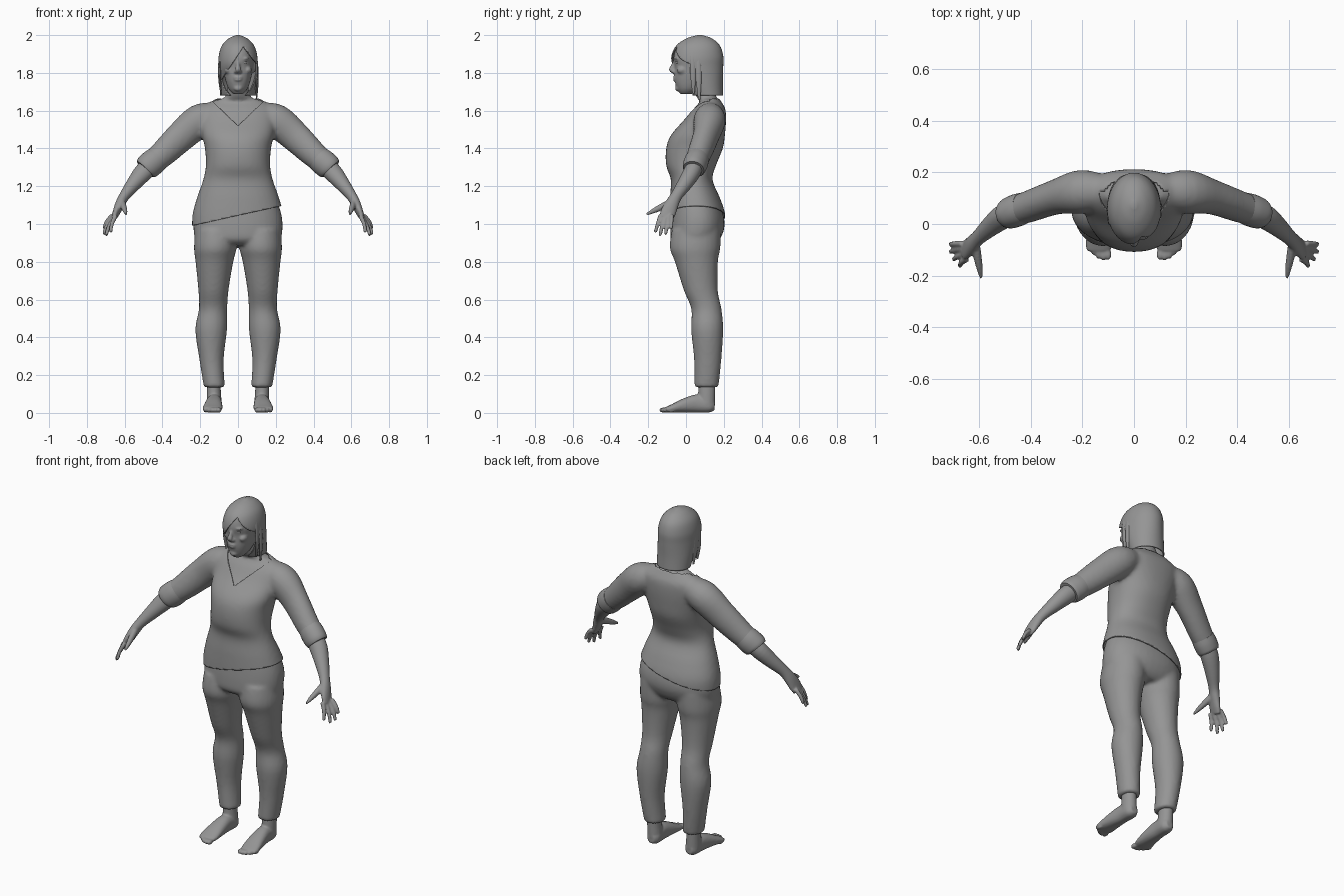
import bpy, bmesh, math
from mathutils import Vector

cube = bpy.data.objects.get("Cube")
if cube:
    bpy.data.objects.remove(cube, do_unlink=True)

grey = bpy.data.materials.new("plain_grey")
grey.use_nodes = True
tone = (0.3, 0.3, 0.3, 1)
grey.diffuse_color = tone
grey.node_tree.nodes["Principled BSDF"].inputs["Base Color"].default_value = tone

X, Y, Z = Vector((1, 0, 0)), Vector((0, 1, 0)), Vector((0, 0, 1))


def spline(p, steps):
    """Catmull-Rom samples through the stations."""
    p = [Vector(q) for q in p]
    out = []
    for i in range(len(p) - 1):
        a, b, c, d = p[max(i - 1, 0)], p[i], p[i + 1], p[min(i + 2, len(p) - 1)]
        for k in range(steps):
            t = k / steps
            out.append(b + (c - a) * (t / 2) + (a * 2 - b * 5 + c * 4 - d) * (t * t / 2)
                       + (b * 3 - a - c * 3 + d) * (t ** 3 / 2))
    return out + [p[-1]]


def loft(bm, stations, ref=X, normal=None, n=28, steps=4, power=2.0, mirror=False):
    """Skin elliptical rings (x, y, z, half-width along ref, half-depth)."""
    for side in ((1, -1) if mirror else (1,)):
        s = spline(stations, steps)
        rings = []
        for i, q in enumerate(s):
            c = Vector(q[:3])
            t = normal or (Vector(s[min(i + 1, len(s) - 1)][:3]) - Vector(s[max(i - 1, 0)][:3])).normalized()
            u = (ref - t * ref.dot(t)).normalized()
            v = t.cross(u)
            ring = []
            for k in range(n):
                a = math.tau * k / n
                co, si = math.cos(a), math.sin(a)
                co = math.copysign(abs(co) ** (2 / power), co)
                si = math.copysign(abs(si) ** (2 / power), si)
                w = c + u * co * q[3] + v * si * q[4]
                ring.append(bm.verts.new((w.x * side, w.y, w.z)))
            rings.append(ring)
        for r0, r1 in zip(rings, rings[1:]):
            for k in range(n):
                bm.faces.new((r0[k], r0[k - 1], r1[k - 1], r1[k]))
        bm.faces.new(rings[0])
        bm.faces.new(rings[-1])


def blob(bm, centre, size, mirror=False):
    for side in ((1, -1) if mirror else (1,)):
        v = bmesh.ops.create_uvsphere(bm, u_segments=16, v_segments=10, radius=1)["verts"]
        for w in v:
            w.co = Vector((side * centre[0], *centre[1:])) + Vector([a * b for a, b in zip(w.co, size)])


def finish(name, bm, voxel=0, relax=0):
    """Make the object; optionally fuse its pieces into one smooth skin."""
    bmesh.ops.recalc_face_normals(bm, faces=bm.faces)
    me = bpy.data.meshes.new(name)
    bm.to_mesh(me)
    bm.free()
    ob = bpy.data.objects.new(name, me)
    bpy.context.collection.objects.link(ob)
    if voxel:
        m = ob.modifiers.new("fuse", 'REMESH')
        m.mode, m.voxel_size = 'VOXEL', voxel
        if relax:
            m = ob.modifiers.new("relax", 'SMOOTH')
            m.factor, m.iterations = 0.5, relax
        dg = bpy.context.evaluated_depsgraph_get()
        ob.data = bpy.data.meshes.new_from_object(ob.evaluated_get(dg))
        ob.modifiers.clear()
    ob.data.materials.clear()
    ob.data.materials.append(grey)
    ob.data.shade_smooth()
    return ob


def cut(ob, planes, remove, thickness):
    """Slice along the planes, drop faces that match the rule, add thickness."""
    bm = bmesh.new()
    bm.from_mesh(ob.data)
    for co, no in planes:
        bmesh.ops.bisect_plane(bm, geom=bm.verts[:] + bm.edges[:] + bm.faces[:], plane_co=co, plane_no=no)
    gone = [f for f in bm.faces if remove(*f.calc_center_median())]
    bmesh.ops.delete(bm, geom=gone, context='FACES')
    bm.to_mesh(ob.data)
    bm.free()
    m = ob.modifiers.new("cloth", 'SOLIDIFY')
    m.thickness, m.offset = thickness, -1


# Shirt: torso and sleeves fused, then slanted hem and V neck cut
chest = [(0, .045, 1.4, .175, .15), (0, .063, 1.47, .19, .143), (0, .1, 1.55, .2, .112),
         (0, .12, 1.61, .195, .088), (0, .125, 1.65, .14, .06)]
bm = bmesh.new()
loft(bm, [(0, .06, .96, .243, .148), (0, .06, 1.05, .241, .148), (0, .047, 1.14, .217, .132),
          (0, .03, 1.235, .184, .11), (0, .027, 1.31, .17, .132)] + chest + [(0, .125, 1.675, .09, .045)],
     normal=Z, n=40, power=2.2)
loft(bm, [(.1, .125, 1.585, .06, .06), (.2, .125, 1.55, .087, .085), (.3, .105, 1.465, .082, .068),
          (.4, .07, 1.37, .071, .062), (.47, .047, 1.31, .06, .057)], ref=Z, mirror=True)
shirt = finish("shirt", bm, .012, 5)
hem, vee = .22, .96
cut(shirt, [((0, 0, 1.045), (-hem, 0, 1)), ((0, 0, 1.52), (-vee, 0, 1)), ((0, 0, 1.52), (vee, 0, 1))],
    lambda x, y, z: z < 1.045 + hem * x or (z > 1.52 + vee * abs(x) and y < .125) or z > 1.664, .006)

# Rolled cuffs
bm = bmesh.new()
loft(bm, [(.425, .063, 1.348, .066, .06), (.45, .054, 1.327, .07, .063), (.48, .043, 1.302, .068, .061),
          (.492, .04, 1.29, .06, .055)], ref=Z, mirror=True)
finish("cuffs", bm)

# Trousers: hips and two legs
bm = bmesh.new()
loft(bm, [(0, .05, 1.13, .205, .12), (0, .06, 1.05, .23, .138), (0, .06, .98, .236, .143),
          (0, .05, .92, .225, .13), (0, .05, .89, .19, .1)], normal=Z, n=40, power=2.2)
loft(bm, [(.115, .055, .97, .11, .13), (.12, .048, .875, .113, .134), (.125, .055, .8, .1, .114),
          (.13, .078, .65, .08, .09), (.132, .108, .55, .075, .08), (.142, .112, .44, .084, .085),
          (.14, .115, .28, .064, .072), (.125, .108, .135, .056, .064)], normal=Z, mirror=True)
finish("trousers", bm, .011, 4)

# Bare feet with toes
bm = bmesh.new()
loft(bm, [(.128, .112, .2, .036, .044), (.128, .11, .12, .037, .045), (.125, .108, .045, .04, .046)],
     normal=Z, mirror=True)
loft(bm, [(.124, .152, .04, .02, .024), (.124, .125, .043, .038, .04), (.126, .06, .05, .04, .048),
          (.13, -.01, .04, .047, .038), (.135, -.075, .024, .052, .022), (.137, -.105, .018, .045, .014)],
     normal=-Y, power=2.3, mirror=True)
for i in range(5):
    blob(bm, (.101 + .018 * i, -.118 + .004 * i * i - .006 * i, .015), (.014 - .001 * i, .022, .014), True)
finish("feet", bm, .006, 2)

# Forearms and hands
bm = bmesh.new()
loft(bm, [(.44, .057, 1.335, .045, .045), (.5, .032, 1.275, .05, .046), (.55, -.005, 1.215, .04, .04),
          (.6, -.05, 1.15, .028, .031), (.625, -.075, 1.105, .025, .036), (.645, -.095, 1.06, .019, .041),
          (.658, -.105, 1.03, .013, .036)], ref=X, mirror=True)
fingers = [((.647, -.135, 1.045), (.676, -.163, .955)), ((.655, -.115, 1.035), (.7, -.138, .938)),
           ((.663, -.094, 1.035), (.713, -.108, .945)), ((.666, -.075, 1.045), (.713, -.078, .975))]
for base, tip in fingers:
    b, t = Vector(base), Vector(tip)
    mid = b.lerp(t, .5) + Vector((.005, 0, .003))
    loft(bm, [(*b, .013, .012), (*mid, .011, .0105), (*b.lerp(t, .93), .009, .009), (*t, .004, .004)],
         ref=X, n=12, mirror=True)
loft(bm, [(.612, -.08, 1.115, .016, .02), (.605, -.13, 1.09, .016, .018), (.597, -.175, 1.068, .012, .013),
          (.592, -.21, 1.05, .006, .006)], ref=X, n=12, mirror=True)
finish("arms_and_hands", bm, .006, 2)

# Neck and chest under the shirt
bm = bmesh.new()
loft(bm, [(x, y, z, a - .008, b - .009) for x, y, z, a, b in chest]
     + [(0, .11, 1.67, .072, .052), (0, .09, 1.72, .056, .055), (0, .075, 1.79, .055, .058)], normal=Z, power=2.1)
finish("neck_and_chest", bm, .009, 3)

# Head with facial features
bm = bmesh.new()
loft(bm, [(0, .0, 1.688, .025, .03), (0, .015, 1.715, .05, .062), (0, .035, 1.765, .068, .096),
          (0, .052, 1.83, .08, .112), (0, .056, 1.88, .085, .122), (0, .06, 1.94, .075, .105),
          (0, .065, 1.98, .035, .05)], normal=Z, power=2.15)
loft(bm, [(0, -.052, 1.868, .008, .012), (0, -.066, 1.842, .01, .014), (0, -.077, 1.815, .015, .014),
          (0, -.062, 1.797, .01, .01)], normal=-Z, n=16)
blob(bm, (.013, -.064, 1.806), (.009, .011, .008), True)
blob(bm, (0, -.042, 1.718), (.024, .016, .016))
for z, w in ((1.776, .025), (1.763, .022)):
    blob(bm, (0, -.056, z), (w, .014, .0065))
blob(bm, (.034, -.045, 1.876), (.026, .018, .007), True)
blob(bm, (.05, -.02, 1.815), (.023, .03, .022), True)
blob(bm, (.084, .06, 1.835), (.012, .022, .034), True)
finish("head", bm, .006, 3)

bm = bmesh.new()
blob(bm, (.033, -.044, 1.856), (.016, .012, .009), True)
finish("eyes", bm)

# Hair: a cap with a swept parting, open over the face
bm = bmesh.new()
loft(bm, [(0, .112, 1.68, .094, .085), (0, .09, 1.75, .1, .105), (0, .062, 1.83, .104, .135),
          (0, .06, 1.89, .102, .137), (0, .064, 1.945, .085, .115), (0, .07, 1.982, .05, .068),
          (0, .073, 2.0, .01, .013)], normal=Z, n=64, steps=6)
hair = finish("hair", bm)
cut(hair, [((.03, 0, 1.94), (1.5, 0, -1)), ((.03, 0, 1.94), (1.3, 0, 1)), ((0, .035, 0), (0, 1, 0))],
    lambda x, y, z: z < 1.681 or (y < .035 and z < 1.94 - (1.5 * (.03 - x) if x < .03 else 1.3 * (x - .03))),
    .007)

# Loose locks framing the face
bm = bmesh.new()
for x0, y0, z0, x1, y1, z1, w in ((-.094, .02, 1.86, -.088, .02, 1.7, .022), (-.098, .05, 1.86, -.09, .06, 1.685, .022),
                                  (.098, .035, 1.87, .092, .04, 1.69, .014), (.099, .065, 1.86, .098, .07, 1.66, .014)):
    loft(bm, [(x0 * .9, y0, z0 + .05, w * .6, .004), (x0, y0, z0, w, .006),
              ((x0 + x1) / 2 * 1.05, (y0 + y1) / 2, (z0 + z1) / 2, w, .006), (x1, y1, z1, w * .4, .003)],
         ref=Y, n=12)
finish("hair_locks", bm)

for ob in bpy.context.collection.objects:
    if ob.type == 'MESH' and ob.data.materials and ob.data.materials[0] == grey:
        bpy.context.view_layer.objects.active = ob
        bpy.ops.object.select_all(action='DESELECT')
        ob.select_set(True)
        bpy.ops.object.shade_smooth_by_angle(angle=math.radians(50))
